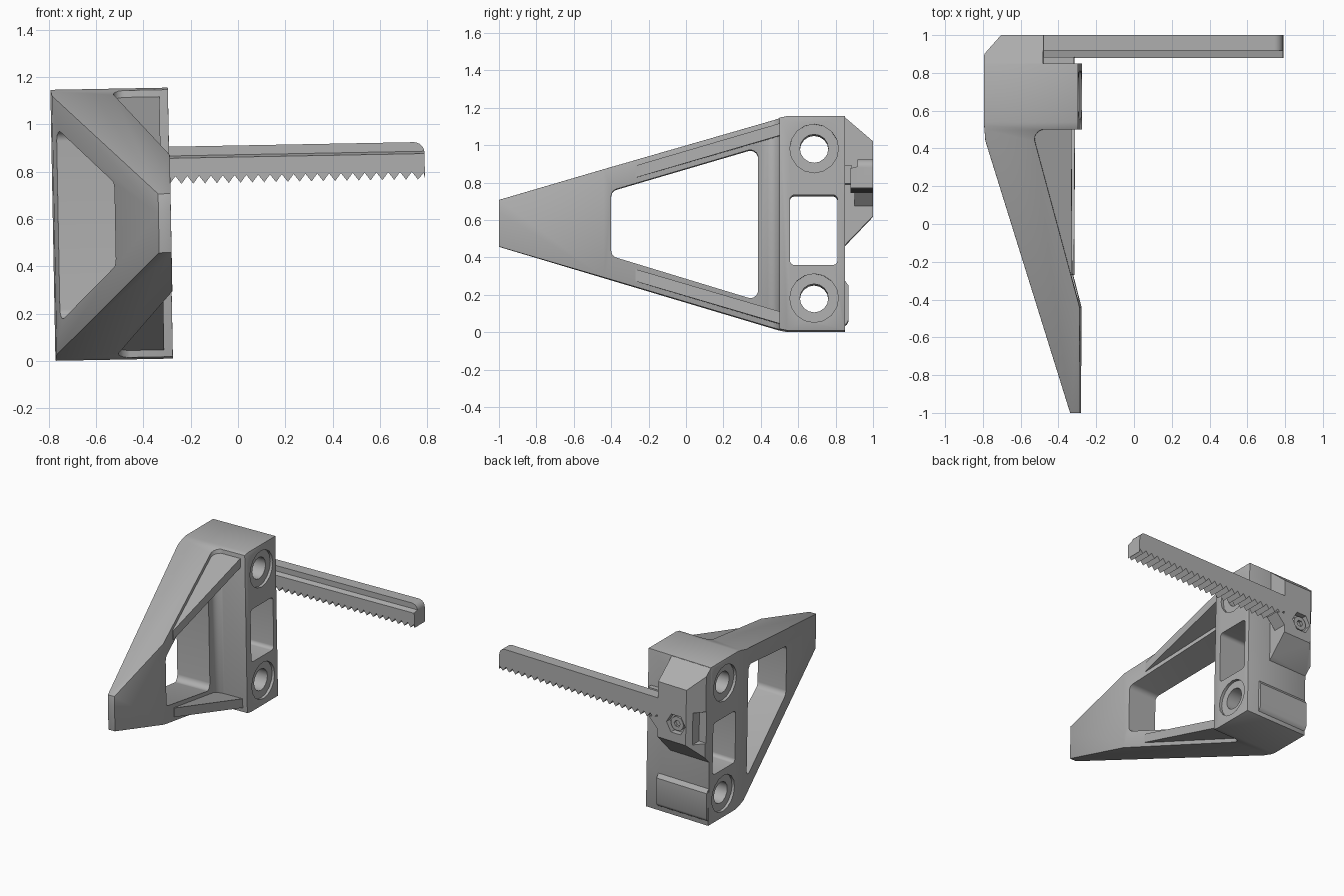
import bpy, bmesh, math
from mathutils import Matrix, Vector

cube = bpy.data.objects.get("Cube")
if cube:
    bpy.data.objects.remove(cube, do_unlink=True)

MID = 0.588      # height of the symmetry plane
parts = []

grey = bpy.data.materials.new("plain_grey")
grey.use_nodes = True
grey.diffuse_color = (0.43, 0.43, 0.43, 1)
grey.node_tree.nodes["Principled BSDF"].inputs["Base Color"].default_value = (0.43, 0.43, 0.43, 1)


def rounded(points, radius, steps=5):
    """Round every corner of a closed outline."""
    pts = [Vector(p) for p in points]
    out = []
    for i, p in enumerate(pts):
        a = (pts[i - 1] - p).normalized()
        b = (pts[(i + 1) % len(pts)] - p).normalized()
        half = a.angle(b) / 2
        reach = radius / math.tan(half)
        centre = p + (a + b).normalized() * radius / math.sin(half)
        start, end = p + a * reach - centre, p + b * reach - centre
        for k in range(steps + 1):
            t = k / steps
            out.append(tuple(centre + start.lerp(end, t).normalized() * radius))
    return out


def circle(u, v, r, sides):
    return [(u + r * math.cos(math.tau * k / sides), v + r * math.sin(math.tau * k / sides))
            for k in range(sides)]


def rect(u0, u1, v0, v1):
    return [(u0, v0), (u1, v0), (u1, v1), (u0, v1)]


def prism(name, axis, pts, lo, hi):
    """Extrude an outline along an axis (0, 1, 2 for x, y, z)."""
    def place(p, w):
        co = list(p)
        co.insert(axis, w)
        return co
    bm = bmesh.new()
    ends = [[bm.verts.new(place(p, w)) for p in pts] for w in (lo, hi)]
    n = len(pts)
    bm.faces.new(ends[0])
    bm.faces.new(ends[1][::-1])
    for i in range(n):
        j = (i + 1) % n
        bm.faces.new((ends[0][i], ends[1][i], ends[1][j], ends[0][j]))
    bmesh.ops.recalc_face_normals(bm, faces=bm.faces)
    mesh = bpy.data.meshes.new(name)
    bm.to_mesh(mesh)
    bm.free()
    obj = bpy.data.objects.new(name, mesh)
    bpy.context.collection.objects.link(obj)
    return obj


def bake(obj):
    graph = bpy.context.evaluated_depsgraph_get()
    mesh = bpy.data.meshes.new_from_object(obj.evaluated_get(graph))
    obj.modifiers.clear()
    obj.data = mesh


def combine(obj, others, op):
    for other in others:
        mod = obj.modifiers.new(op, "BOOLEAN")
        mod.operation, mod.solver, mod.object = op, "EXACT", other
    bake(obj)
    for other in others:
        bpy.data.objects.remove(other, do_unlink=True)
    return obj


def bevel(obj, width):
    mod = obj.modifiers.new("bevel", "BEVEL")
    mod.width, mod.segments = width, 2
    mod.limit_method, mod.angle_limit = "ANGLE", math.radians(35)
    bake(obj)


def mirrored(half):
    """Close a (y, height) line by its reflection in the symmetry plane."""
    return [(y, MID + h) for y, h in half] + [(y, MID - h) for y, h in reversed(half)]


# Tapered arm and upright body in one casting
nook = rounded([(-0.272, -0.44), (-0.52, 0.5), (-0.275, 0.5)], 0.05)[6:12]
plan = [(-0.325, -1), (-0.272, -1), (-0.272, -0.44)] + nook + [
    (-0.275, 0.5), (-0.275, 0.85), (-0.772, 0.85), (-0.772, 0.52), (-0.766, 0.44)]
side = mirrored([(-1, 0.125), (0.5, 0.565), (0.54, 0.573), (0.85, 0.573)])
frame = combine(prism("bracket_frame", 2, plan, -0.2, 1.4),
                [prism("side_cutter", 0, side, -1, 0)], "INTERSECT")
bevel(frame, 0.011)

# Openings through the arm and body, with counterbored bolt holes
cuts = [prism("arm_window", 0, rounded(mirrored([(-0.4, 0.175), (0.385, 0.41)]), 0.04), -1, 0),
        prism("body_window", 0, rounded(rect(0.555, 0.81, 0.365, 0.74), 0.025), -1, 0)]
for z in (MID - 0.4, MID + 0.4):
    cuts.append(prism("bolt_hole", 0, circle(0.685, z, 0.076, 16), -1, 0))
    cuts.append(prism("counterbore", 0, circle(0.685, z, 0.13, 16), -0.295, 0))
    cuts.append(prism("counterbore", 0, circle(0.685, z, 0.13, 16), -1, -0.752))
combine(frame, cuts, "DIFFERENCE")
parts.append(frame)

# Thin sloping gussets in the corner between arm and body
for sign, name in ((1, "upper_gusset"), (-1, "lower_gusset")):
    def level(y, drop):
        return (y, MID + sign * (0.125 + (y + 1) * 0.2935 - drop))
    band = [level(-0.5, 0.03), level(0.6, 0.03), level(0.6, 0.095), level(-0.5, 0.095)]
    web = prism(name, 2, [(-0.35, -0.27), (-0.311, -0.27), (-0.311, 0.52), (-0.54, 0.52)], -0.2, 1.4)
    parts.append(combine(web, [prism("band_cutter", 0, band, -1, 0)], "INTERSECT"))

# Chamfered clamp block on the back
clamp = prism("clamp_block", 0, [(0.82, 0.465), (0.85, 0.475), (1, 0.63), (1, 1.03),
                                 (0.85, 1.158), (0.82, 1.158)], -0.772, -0.46)
combine(clamp, [prism("plan_cutter", 2, [(-0.772, 0.8), (-0.46, 0.8), (-0.46, 1.1),
                                         (-0.685, 1.1), (-0.685, 1), (-0.772, 0.9)], 0, 2)], "INTERSECT")
combine(clamp, [prism("side_notch", 2, rect(-0.9, -0.715, 0.89, 1.1), 0.63, 0.86),
                prism("screw_recess", 1, circle(-0.605, 0.76, 0.075, 6), 0.96, 1.1)], "DIFFERENCE")
parts.append(clamp)

# Screw head with a socket
screw = prism("clamp_screw", 1, circle(-0.605, 0.76, 0.05, 16), 0.95, 0.985)
parts.append(combine(screw, [prism("socket", 1, circle(-0.605, 0.76, 0.024, 6), 0.965, 1.1)], "DIFFERENCE"))

# Sloped lip and guide pad where the rack enters, and the low back plate
parts.append(prism("clamp_lip", 1, [(-0.48, 0.685), (-0.46, 0.685), (-0.39, 0.76), (-0.48, 0.78)], 0.9, 1))
parts.append(prism("rack_guide", 1, rect(-0.47, -0.3, 0.8, 0.9), 0.84, 0.885))
plate = mirrored([])
plate = [(0.84, 0.04), (0.86, 0.055), (0.87, 0.075), (0.87, 0.255), (0.845, 0.29), (0.84, 0.29)]
parts.append(prism("back_plate", 0, plate, -0.77, -0.37))

# Toothed rack bar with a stepped front and a rounded end
pitch, end = 0.05, 0.805
teeth = []
for k in range(25):
    x = -0.45 + k * pitch
    teeth += [(x, 0.786), (x + pitch / 2, 0.753)]
tip = rounded([(end, 0.753), (end, 0.911), (-0.48, 0.911)], 0.045)[6:12]
outline = [(-0.48, 0.786)] + teeth + [(0.8, 0.78), (end, 0.757)] + tip + [(-0.48, 0.911)]
step = [(0.88, 0.7), (1, 0.7), (1, 1), (0.918, 1), (0.918, 0.872), (0.88, 0.862)]
rack = prism("toothed_rack", 1, outline, 0.8, 1.1)
parts.append(combine(rack, [prism("step_cutter", 0, step, -0.6, 1)], "INTERSECT"))

# Slight lean of the whole assembly, shading and colour
lean = Matrix.Rotation(math.radians(-1.07), 4, "Y")
for obj in parts:
    obj.data.transform(lean)
    obj.data.materials.clear()
    obj.data.materials.append(grey)
    bpy.ops.object.select_all(action="DESELECT")
    obj.select_set(True)
    bpy.context.view_layer.objects.active = obj
    bpy.ops.object.shade_smooth_by_angle(angle=math.radians(28))
